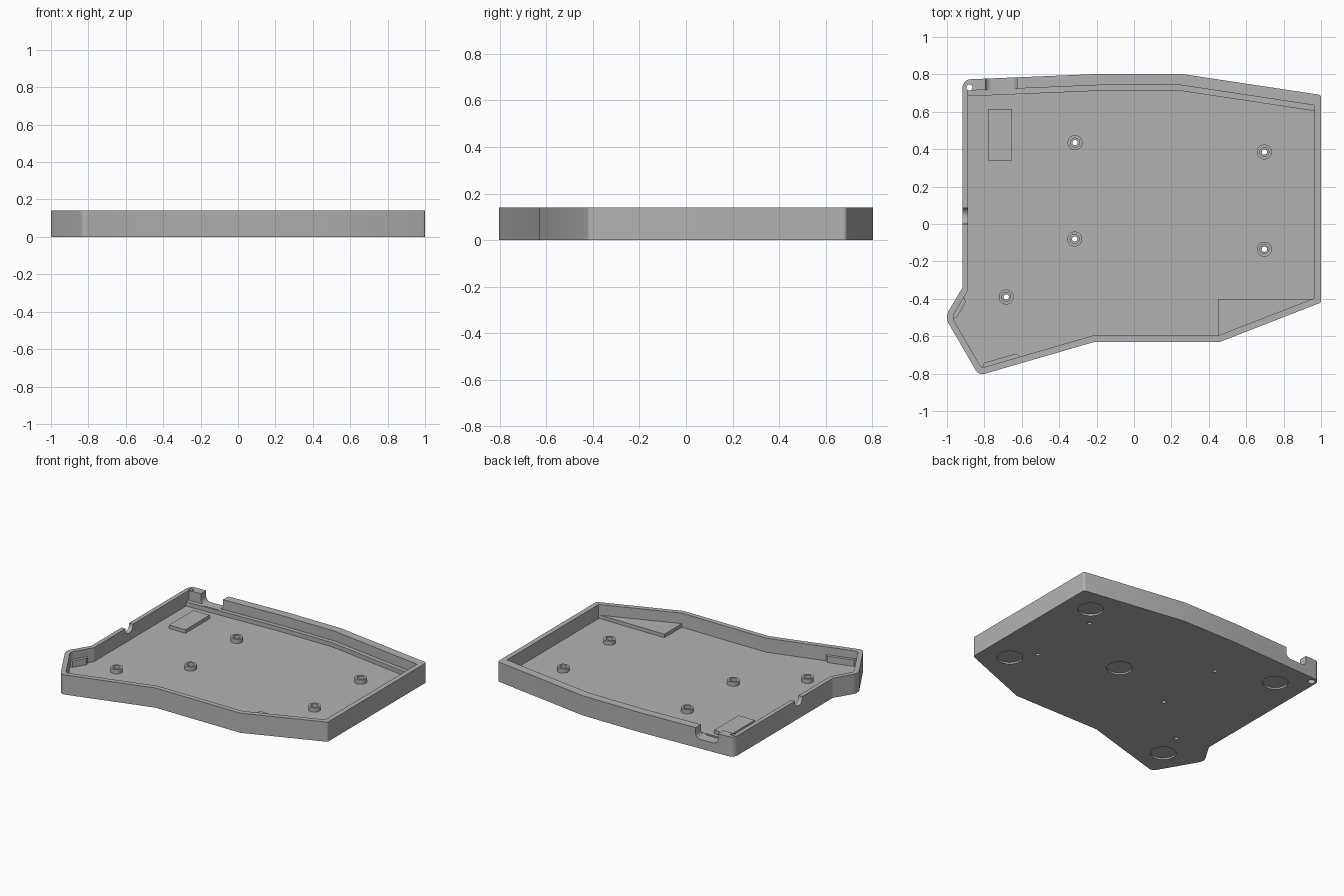
import bpy, bmesh, math
from mathutils import Vector

default = bpy.data.objects.get("Cube")
if default:
    bpy.data.objects.remove(default, do_unlink=True)

grey = bpy.data.materials.new("plain_grey")
grey.use_nodes = True
grey.diffuse_color = (0.45, 0.45, 0.45, 1)
grey.node_tree.nodes["Principled BSDF"].inputs["Base Color"].default_value = (0.45, 0.45, 0.45, 1)

HEIGHT, FLOOR = 0.14, 0.04
ABOVE = HEIGHT + 0.1


def offset(points, distances):
    """Move each edge of a counter-clockwise outline inwards by its own distance."""
    lines = []
    for i, p in enumerate(points):
        d = (points[(i + 1) % len(points)] - p).normalized()
        lines.append((p + Vector((-d.y, d.x)) * distances[i], d))
    result = []
    for i, (p, d) in enumerate(lines):
        q, e = lines[i - 1]
        t = (p - q).cross(d) / e.cross(d)
        result.append(q + e * t)
    return result


def fillet(points, radii, steps=8):
    """Round chosen corners with circular arcs."""
    result = []
    for i, v in enumerate(points):
        r = radii.get(i, 0)
        if not r:
            result.append(v)
            continue
        a = (points[i - 1] - v).normalized()
        b = (points[(i + 1) % len(points)] - v).normalized()
        half = (math.pi - a.angle(b)) / 2
        start, end = v + a * r * math.tan(half), v + b * r * math.tan(half)
        w = math.cos(half)
        for k in range(steps + 1):
            t = k / steps
            c0, c1, c2 = (1 - t) ** 2, 2 * w * t * (1 - t), t * t
            result.append((start * c0 + v * c1 + end * c2) / (c0 + c1 + c2))
    return result


def prism(name, points, low, high, axis="z"):
    """Extrude an outline along z, x or y."""
    place = {"z": lambda p, h: (p[0], p[1], h),
             "x": lambda p, h: (h, p[0], p[1]),
             "y": lambda p, h: (p[0], h, p[1])}[axis]
    bm = bmesh.new()
    bottom = bm.faces.new([bm.verts.new(place(p, low)) for p in points])
    moved = bmesh.ops.extrude_face_region(bm, geom=[bottom])["geom"]
    step = Vector(place((0, 0), high - low))
    bmesh.ops.translate(bm, vec=step, verts=[g for g in moved if isinstance(g, bmesh.types.BMVert)])
    if bottom.is_valid is False or len(bm.faces) < len(points) + 2:
        bm.faces.new([v for v in bm.verts][:len(points)])
    bmesh.ops.recalc_face_normals(bm, faces=bm.faces)
    mesh = bpy.data.meshes.new(name)
    bm.to_mesh(mesh)
    bm.free()
    mesh.materials.append(grey)
    obj = bpy.data.objects.new(name, mesh)
    bpy.context.collection.objects.link(obj)
    return obj


def circle(x, y, r, n=32):
    return [(x + r * math.cos(math.tau * i / n), y + r * math.sin(math.tau * i / n)) for i in range(n)]


def cut(target, cutter):
    mod = target.modifiers.new("cut", "BOOLEAN")
    mod.operation, mod.solver, mod.object = "DIFFERENCE", "EXACT", cutter
    bpy.context.view_layer.objects.active = target
    bpy.ops.object.modifier_apply(modifier=mod.name)
    bpy.data.objects.remove(cutter, do_unlink=True)


def box(x0, x1, y0, y1):
    return [(x0, y0), (x1, y0), (x1, y1), (x0, y1)]


# Tray outline, counter-clockwise from the front right corner
outline = [Vector(p) for p in (
    (1, -.42), (1, .69), (.25, .803), (-.17, .803), (-.917, .772),
    (-.917, -.34), (-1.011, -.498), (-.83, -.81), (-.21, -.63), (.46, -.63))]


def inner(back):
    walls = [.035] + [back] * 3 + [.03, .033, .033] + [.035] * 3
    return offset(outline, walls)


tray = prism("tray", fillet(outline, {0: .015, 1: .015, 4: .045, 6: .07, 7: .04}), 0, HEIGHT)

# Cavity, with a step along the back wall
soft = {6: .04, 7: .02}
cut(tray, prism("cavity", fillet(inner(.09), soft), FLOOR, ABOVE))
cut(tray, prism("back_step", fillet(inner(.06), soft), .07, ABOVE))

# Rounded cable port in the back wall and round port in the left wall
port = [Vector(p) for p in box(-.795, -.625, .065, ABOVE)]
cut(tray, prism("back_port", fillet(port, {0: .035, 1: .035}), .705, .9, "y"))
cut(tray, prism("side_port", circle(.043, .135, .043), -1.0, -.875, "x"))

# Corner hole, wider underneath
cut(tray, prism("corner_hole", circle(-.88, .73, .016), -.1, ABOVE))
cut(tray, prism("corner_recess", circle(-.88, .73, .024), -.1, .03))

# Shallow foot recesses under the floor
for x, y in ((.81, .53), (.81, -.28), (.18, .07), (-.71, .57), (-.74, -.59)):
    cut(tray, prism("foot_recess", circle(x, y, .083, 48), -.1, .012))

# Screw standoffs with through holes
parts = [tray]
for x, y in ((-.315, .435), (.697, .385), (-.317, -.08), (.697, -.135), (-.683, -.39)):
    cut(tray, prism("screw_hole", circle(x, y, .014), -.1, ABOVE))
    standoff = prism("standoff", circle(x, y, .04), FLOOR - .002, .07)
    cut(standoff, prism("standoff_bore", circle(x, y, .024), 0, ABOVE))
    parts.append(standoff)

# Raised pads on the floor
parts.append(prism("back_left_pad", box(-.78, -.652, .34, .615), FLOOR - .002, .065))
parts.append(prism("front_right_pad", [(.45, -.6), (.47, -.6), (.97, -.405), (.97, -.4), (.45, -.4)],
                   FLOOR - .002, .065))

# Small support ledges beside the front left walls
rim = inner(.06)


def ledge(name, a, b, start, end, width):
    d = (b - a).normalized()
    n = Vector((-d.y, d.x))
    p, q = a + d * start - n * .004, a + d * end - n * .004
    shape = [p, q, q + n * width - d * .02, p + n * width + d * .02]
    parts.append(prism(name, shape, FLOOR - .002, .085))


ledge("left_ledge", rim[5], rim[6], .04, .18, .026)
ledge("front_ledge", rim[7], rim[8], .0, .22, .026)

# Smooth the round walls, keep edges sharp
for obj in bpy.context.view_layer.objects:
    obj.select_set(obj in parts)
bpy.context.view_layer.objects.active = tray
bpy.ops.object.shade_smooth_by_angle(angle=math.radians(30))
